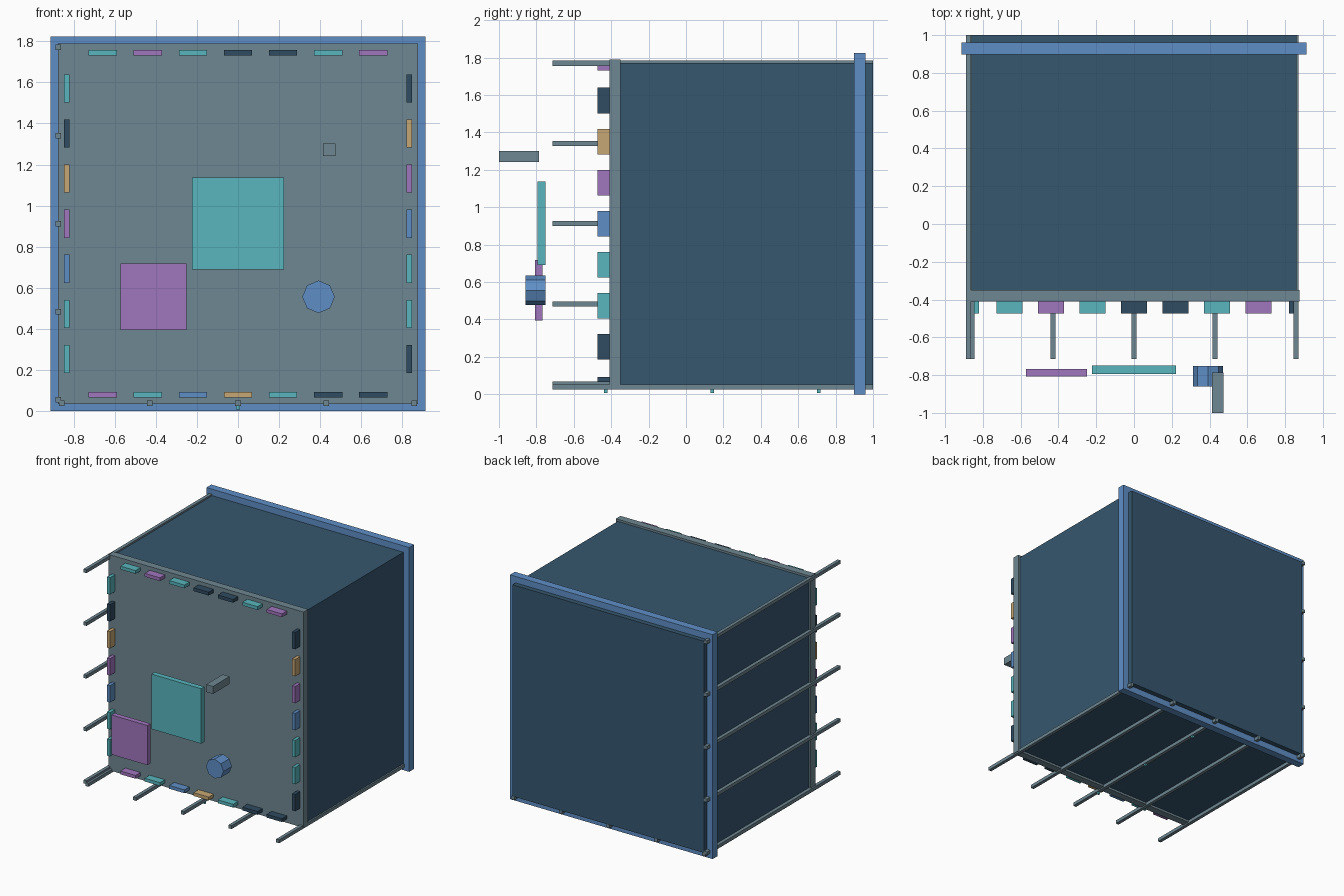
import bpy, bmesh, math
from mathutils import Matrix

if "Cube" in bpy.data.objects:
    bpy.data.objects.remove(bpy.data.objects["Cube"])


def material(name, rgb):
    lin = [((c / 255 + 0.055) / 1.055) ** 2.4 for c in rgb]
    m = bpy.data.materials.new(name)
    m.diffuse_color = (*lin, 1)
    m.use_nodes = True
    m.node_tree.nodes["Principled BSDF"].inputs["Base Color"].default_value = m.diffuse_color
    return m


GREY = material("slate grey", (111, 135, 146))
NAVY = material("navy blue", (54, 87, 111))
DARK = material("dark navy", (47, 76, 97))
BLUE = material("sky blue", (95, 143, 198))
TEAL = material("teal", (88, 182, 190))
PURPLE = material("purple", (160, 118, 190))
TAN = material("tan", (198, 167, 116))
CODE = dict(T=TEAL, P=PURPLE, D=DARK, B=BLUE, O=TAN)


def finish(name, bm, mat):
    me = bpy.data.meshes.new(name)
    bm.to_mesh(me)
    bm.free()
    me.materials.append(mat)
    ob = bpy.data.objects.new(name, me)
    bpy.context.collection.objects.link(ob)
    return ob


def box(name, x, y, z, mat):
    """Axis-aligned box from (min, max) ranges."""
    bm = bmesh.new()
    bmesh.ops.create_cube(bm, size=1)
    for v in bm.verts:
        v.co = [r[0] + (c + 0.5) * (r[1] - r[0]) for c, r in zip(v.co, (x, y, z))]
    return finish(name, bm, mat)


def around(c, size):
    return (c - size / 2, c + size / 2)


MID = 0.912      # centre height of the cabinet
STEP = 0.429     # spacing of the rods
PITCH = 0.2195   # spacing of the front tabs

# Cabinet, front plate and rear collar
box("cabinet_body", (-0.86, 0.86), (-0.35, 1.0), (0.052, 1.772), NAVY)
box("front_plate", (-0.877, 0.877), (-0.41, -0.35), (0.035, 1.789), GREY)
box("rear_collar", (-0.912, 0.912), (0.897, 0.96), (0, 1.824), BLUE)

# Long rods along the left side and the underside
for i in range(-2, 3):
    box("side_rod", around(-0.876, 0.027), (-0.715, 1.0), around(MID + i * STEP, 0.027), GREY)
    box("bottom_rod", around(i * STEP, 0.027), (-0.715, 1.0), around(0.038, 0.027), GREY)

# Small studs under the middle rod
for y in (-0.43, 0.14, 0.71):
    box("rod_stud", around(0, 0.018), around(y, 0.018), (0.007, 0.027), TEAL)

# Coloured tabs around the front edge
TAB_Y = (-0.474, -0.409)
for i, (t, b, l, r) in enumerate(zip("TPTDDTP", "PTBOTDD", "TDOPBTT", "DOPBTTD")):
    d = (i - 3) * PITCH
    box("top_tab", around(d, 0.137), TAB_Y, around(1.745, 0.027), CODE[t])
    box("bottom_tab", around(d, 0.137), TAB_Y, around(0.079, 0.027), CODE[b])
    box("left_tab", around(-0.833, 0.027), TAB_Y, around(MID - d, 0.137), CODE[l])
    box("right_tab", around(0.833, 0.027), TAB_Y, around(MID - d, 0.137), CODE[r])

# Floating panels and bar in front
box("centre_panel", (-0.223, 0.223), (-0.793, -0.75), (0.69, 1.137), TEAL)
box("lower_panel", (-0.572, -0.25), (-0.808, -0.767), (0.395, 0.717), PURPLE)
box("grey_bar", (0.414, 0.475), (-1.0, -0.787), (1.241, 1.302), GREY)

# Eight-sided knob
bm = bmesh.new()
bmesh.ops.create_cone(bm, cap_ends=True, segments=8, radius1=0.079, radius2=0.079, depth=0.108,
                      matrix=Matrix.Translation((0.392, -0.805, 0.556)) @ Matrix.Rotation(math.pi / 2, 4, 'X'))
finish("knob", bm, BLUE)
